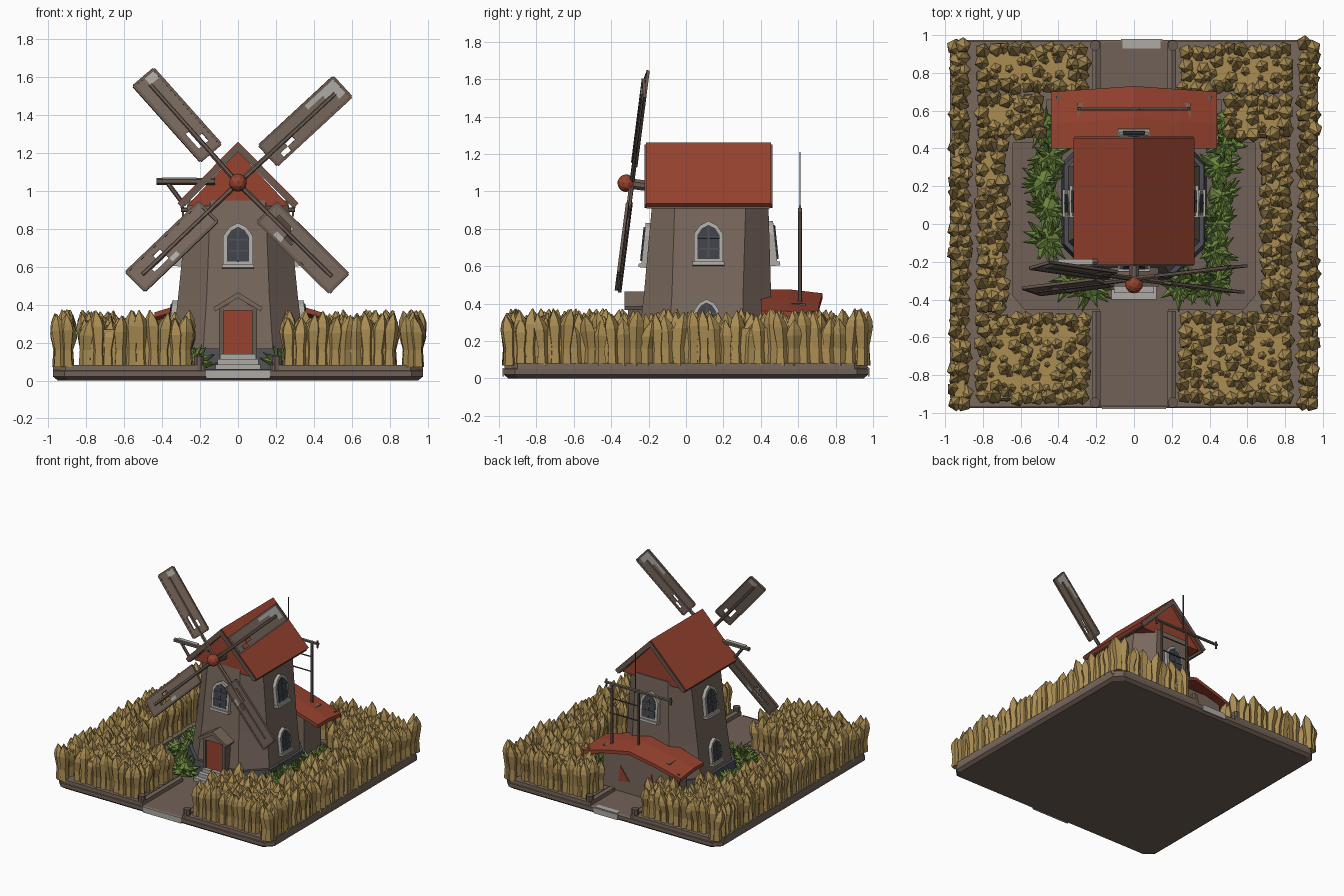
import bpy, bmesh, math, random
from mathutils import Matrix, Vector

if "Cube" in bpy.data.objects:
    bpy.data.objects.remove(bpy.data.objects["Cube"])

random.seed(7)
R = random.uniform


def mat(name, r, g, b):
    m = bpy.data.materials.new(name)
    m.diffuse_color = (r, g, b, 1)
    m.use_nodes = True
    m.node_tree.nodes["Principled BSDF"].inputs["Base Color"].default_value = m.diffuse_color
    return m


WALL = mat("plaster brown", 0.19, 0.14, 0.11)
WOOD = mat("weathered wood", 0.14, 0.10, 0.08)
RED = mat("roof red", 0.31, 0.055, 0.028)
WHEAT = mat("wheat gold", 0.40, 0.265, 0.085)
GREEN = mat("bush green", 0.14, 0.23, 0.045)
PALE = mat("pale stone", 0.43, 0.41, 0.38)
DARK = mat("window dark", 0.05, 0.055, 0.065)
SLATE = mat("foundation slate", 0.075, 0.08, 0.095)
EARTH = mat("earth brown", 0.165, 0.12, 0.095)


def finish(name, bm, mats, M=None):
    bmesh.ops.recalc_face_normals(bm, faces=bm.faces)
    me = bpy.data.meshes.new(name)
    bm.to_mesh(me)
    bm.free()
    if M:
        me.transform(M)
    for m in (mats if isinstance(mats, list) else [mats]):
        me.materials.append(m)
    ob = bpy.data.objects.new(name, me)
    bpy.context.collection.objects.link(ob)
    return ob


def loft(bm, rings):
    """Closed skin through rings of points, capped at both ends."""
    vs = [[bm.verts.new(p) for p in ring] for ring in rings]
    n = len(vs[0])
    for a, b in zip(vs, vs[1:]):
        for i in range(n):
            bm.faces.new((a[i], a[(i + 1) % n], b[(i + 1) % n], b[i]))
    bm.faces.new(vs[0])
    bm.faces.new(vs[-1][::-1])


def prism(name, pts, axis, a, b, mats, M=None):
    """Extrude a 2D outline along an axis from a to b."""
    put = {'X': lambda p, d: (d, p[0], p[1]), 'Y': lambda p, d: (p[0], d, p[1]),
           'Z': lambda p, d: (p[0], p[1], d)}[axis]
    bm = bmesh.new()
    loft(bm, [[put(p, d) for p in pts] for d in (a, b)])
    return finish(name, bm, mats, M)


def box(name, x0, x1, y0, y1, z0, z1, mats, M=None):
    return prism(name, [(x0, y0), (x1, y0), (x1, y1), (x0, y1)], 'Z', z0, z1, mats, M)


def bar(name, p, q, r, mats, n=6, M=None):
    p, q = Vector(p), Vector(q)
    rot = (q - p).to_track_quat('Z', 'Y').to_matrix()
    circ = [rot @ Vector((r * math.cos(t), r * math.sin(t), 0))
            for t in (math.tau * (i + .5) / n for i in range(n))]
    bm = bmesh.new()
    loft(bm, [[c + e for c in circ] for e in (p, q)])
    return finish(name, bm, mats, M)


def octagon(x, y0, y1, c, z):
    return [(-x + c, y0, z), (x - c, y0, z), (x, y0 + c, z), (x, y1 - c, z),
            (x - c, y1, z), (-x + c, y1, z), (-x, y1 - c, z), (-x, y0 + c, z)]


# Base slab, raised field beds and entrance details
bm = bmesh.new()
loft(bm, [octagon(x, -x, x, .06, z) for x, z in ((.95, 0), (.975, .02), (.975, .05), (.96, .06))])
finish("base_slab", bm, EARTH)
for s in (-1, 1):
    bed = [(.18, -.97), (.91, -.97), (.975, -.9), (.975, .9), (.91, .97), (.18, .97),
           (.18, .66), (.46, .66), (.46, .43), (.64, .43), (.64, -.38), (.58, -.45), (.18, -.45)]
    prism("field_bed", [(s * x, y) for x, y in bed], 'Z', .02, .082, WALL)
    for y0, y1 in ((-.96, -.46), (.68, .96)):
        bar("path_edge_log", (s * .2, y0, .08), (s * .2, y1, .08), .025, WALL)
    for y in (-.945, .945):
        bar("path_post", (s * .205, y, .03), (s * .205, y, .13), .028, WOOD, 8)
box("front_threshold", -.17, .17, -.98, -.972, .01, .055, PALE)
box("back_threshold", -.07, .15, .972, .98, .01, .055, PALE)
box("back_threshold_top", -.06, .14, .93, .975, .055, .062, PALE)

# Wheat fields: dense core with pointed sheaves packed over it
REGIONS = [(.87, .975, -.98, .98), (.24, .835, -.95, -.47), (.67, .835, -.47, .45),
           (.47, .835, .45, .69), (.24, .835, .69, .95)]
for s in (-1, 1):
    bm = bmesh.new()
    for x0, x1, y0, y1 in REGIONS:
        i = .025
        loft(bm, [[(s * x, y, z) for x, y in ((x0 + i, y0 + i), (x1 - i, y0 + i), (x1 - i, y1 - i),
                                             (x0 + i, y1 - i))] for z in (.07, .27)])
        nx, ny = max(2, round((x1 - x0) / .062)), max(2, round((y1 - y0) / .062))
        for a in range(nx):
            for b in range(ny):
                edge = a in (0, nx - 1) or b in (0, ny - 1)
                j = .006 if edge else .02
                cx = x0 + .035 + (x1 - x0 - .07) * a / (nx - 1) + R(-j, j)
                cy = y0 + .035 + (y1 - y0 - .07) * b / (ny - 1) + R(-j, j)
                h, t = R(.305, .375) if edge else R(.29, .34), R(0, 1)
                lx, ly = R(-.025, .025), R(-.025, .025)
                loft(bm, [[(s * (cx + lx * k + r * math.cos(t + math.tau * q / 5)),
                            cy + ly * k + r * math.sin(t + math.tau * q / 5), z) for q in range(5)]
                          for z, r, k in ((.07, .036, 0), (.16, .03, 0), (h - .085, .043, .4),
                                          (h - .05, .034, .7), (h, .003, 1.2))])
    finish("wheat_field", bm, WHEAT)

# Bushes around the tower
bm = bmesh.new()
CLUMPS = [(-.46, -.08), (-.46, .08), (-.48, .22), (-.45, .36), (-.48, .52), (-.33, -.3), (-.24, -.33),
          (.24, -.33), (.34, -.32), (.44, -.3), (.43, -.15), (.44, 0), (.46, .15), (.45, .3),
          (.48, .42), (.5, .54)]
for cx, cy in CLUMPS:
    bmesh.ops.create_icosphere(bm, subdivisions=1, radius=.08,
                               matrix=Matrix.Translation((cx, cy, .09)) @ Matrix.Diagonal((1, 1, .8, 1)))
    for i in range(26):
        t, e = R(0, math.tau), R(.05, 1.3)
        d = Vector((math.cos(t) * math.cos(e), math.sin(t) * math.cos(e), math.sin(e) * .8))
        q = d.to_track_quat('Z', 'Y').to_matrix().to_4x4()
        bmesh.ops.create_cone(bm, cap_ends=True, segments=4, radius1=.026, radius2=0, depth=.09,
                              matrix=Matrix.Translation(Vector((cx, cy, .08)) + d * .095) @ q)
finish("bushes", bm, GREEN)

# Tower
bm = bmesh.new()
loft(bm, [octagon(.36, -.27, .475, .17, .06), octagon(.315, -.225, .455, .15, .45),
          octagon(.265, -.18, .44, .12, .95)])
finish("tower", bm, WALL)
bm = bmesh.new()
loft(bm, [octagon(.385, -.295, .5, .18, .05), octagon(.37, -.28, .485, .175, .17)])
finish("tower_foundation", bm, SLATE)

# Gable roof with red gable panels and wooden barge boards
prism("gable_panels", [(-.27, .92), (.27, .92), (0, 1.21)], 'Y', -.18, .43, RED)
for s in (-1, 1):
    prism("roof_slope", [(0, 1.26), (s * .32, .935), (s * .3, .915), (0, 1.22)], 'Y', -.215, .455, RED)
    for y in (-.222, .447):
        prism("barge_board", [(0, 1.25), (s * .315, .93), (s * .29, .912), (0, 1.207)],
              'Y', y, y + .015, WOOD)
    bar("eave_board", (s * .295, -.21, .918), (s * .295, .45, .918), .012, WOOD, 4)


# Arched windows
def window(x, y, z, turn, sc=1):
    M = (Matrix.Translation((x, y, z)) @ Matrix.Rotation(math.radians(turn), 4, 'Z')
         @ Matrix.Rotation(math.radians(-6), 4, 'X') @ Matrix.Scale(sc, 4))

    def arch(w, b, sh, top):
        return [(-w, b), (w, b), (w, sh), (w * .6, sh + (top - sh) * .65), (0, top),
                (-w * .6, sh + (top - sh) * .65), (-w, sh)]
    prism("window_frame", arch(.078, -.11, .05, .12), 'Y', -.028, .03, PALE, M)
    prism("window_glass", arch(.058, -.085, .045, .098), 'Y', -.033, -.027, DARK, M)
    box("window_mullion", -.005, .005, -.037, -.03, -.085, .095, SLATE, M)
    for h in (-.03, .03):
        box("window_crossbar", -.058, .058, -.037, -.03, h - .004, h + .004, SLATE, M)
    box("window_sill", -.085, .085, -.042, .03, -.12, -.1, PALE, M)


window(0, -.2, .71, 0)
window(0, .45, .72, 180)
for s in (-1, 1):
    window(s * .288, .12, .72, s * 90)
    window(s * .333, .11, .32, s * 90, .85)

# Door, porch and steps
box("door", -.075, .075, -.3, -.22, .13, .37, RED)
for s in (-1, 1):
    box("door_post", s * .075, s * .1, -.31, -.22, .1, .39, WOOD)
    prism("porch_roof", [(0, .465), (s * .13, .385), (s * .12, .365), (0, .435)], 'Y', -.33, -.2, WALL)
prism("porch_gable", [(-.1, .37), (.1, .37), (0, .44)], 'Y', -.31, -.2, WALL)
for i in range(3):
    box("door_step", -.095 - .012 * (2 - i), .095 + .012 * (2 - i), -.4 + .035 * i, -.25,
        .05, .085 + .028 * i, PALE)

# Sails: hub, axle and four tattered blades on a tilted plane
SAIL = Matrix.Translation((0, -.29, 1.04)) @ Matrix.Rotation(math.radians(-7.3), 4, 'X')
bar("sail_axle", (0, -.05, 0), (0, .15, 0), .03, WOOD, 8, SAIL)
bm = bmesh.new()
bmesh.ops.create_icosphere(bm, subdivisions=2, radius=.048)
finish("sail_hub", bm, RED, SAIL @ Matrix.Translation((0, -.03, 0)))
HOLES = [{(1, 1), (2, 2), (1, 2)}, {(1, 0), (2, 1)}, {(6, 1), (7, 2), (6, 2)}, {(1, 2), (2, 2), (3, 1)}]
PATCH = [{(9, 0), (9, 1)}, {(9, 3), (9, 2), (8, 3), (8, 2), (7, 3), (9, 1), (6, 3)}, {(5, 3)}, {(2, 0)}]
for k, ang in enumerate((131.5, 43, 224, 315)):
    M = SAIL @ Matrix.Rotation(math.radians(-ang), 4, 'Y') @ Matrix.Rotation(math.radians(8), 4, 'X')
    bar("blade_spar", (0, 0, 0), (.7, 0, 0), .014, WOOD, 6, M)
    bm = bmesh.new()
    V = [[bm.verts.new((.22 + .053 * i, 0, -.07 + .035 * j)) for j in range(5)] for i in range(11)]
    for i in range(10):
        for j in range(4):
            if (i, j) not in HOLES[k]:
                f = bm.faces.new((V[i][j], V[i + 1][j], V[i + 1][j + 1], V[i][j + 1]))
                f.material_index = int((i, j) in PATCH[k])
    ob = finish("blade_sail", bm, [WALL, PALE], M)
    sol = ob.modifiers.new("thickness", 'SOLIDIFY')
    sol.thickness, sol.offset = .012, 0
    for z in (-.07, .07):
        bar("blade_edge", (.22, 0, z), (.75, 0, z), .011, WOOD, 4, M)
    for x in (.22, .75):
        bar("blade_end", (x, 0, -.07), (x, 0, .07), .011, WOOD, 4, M)

# Side hoist beam with brace
bar("hoist_beam", (-.43, -.2, 1.05), (-.12, -.2, 1.05), .018, WOOD)
bar("hoist_brace", (-.37, -.2, 1.04), (-.28, -.2, .92), .012, WOOD)
box("hoist_beam_plate", -.4, -.22, -.215, -.185, 1.062, 1.07, PALE)

# Back shed with bent roof
box("shed_walls", -.3, .3, .42, .64, .05, .4, WALL)
top = [(-.44, .36), (-.24, .42), (0, .475), (.24, .42), (.44, .36)]
bm = bmesh.new()
loft(bm, [[(x, y - .03 * abs(x) / .44 * (y > .5), z - dz) for x, z in top]
          + [(x, y - .03 * abs(x) / .44 * (y > .5), z - dz - .028) for x, z in top[::-1]]
          for y, dz in ((.4, 0), (.56, 0), (.73, .02))])
finish("shed_roof", bm, RED)
for s in (-1, 1):
    bar("shed_post", (s * .4, .67, .05), (s * .4, .67, .36), .014, WOOD)
    prism("shed_wall_patch", [(s * .06, .16), (s * .16, .14), (s * .14, .27)], 'Y', .64, .648, RED)

# Drying frame and thin mast above the shed
bar("frame_beam", (-.3, .61, .9), (.3, .61, .9), .012, WOOD)
for x in (0, .24):
    bar("frame_post", (x, .61, .4), (x, .61, .91), .01, WOOD)
for z in (.66, .78):
    bar("frame_rung", (0, .61, z), (.24, .61, z), .005, SLATE, 4)
for s in (-1, 1):
    bar("frame_end_peg", (s * .29, .61, .865), (s * .29, .61, .925), .008, WOOD, 4)
bar("mast", (.03, .61, .88), (.03, .61, 1.21), .004, SLATE, 4)
